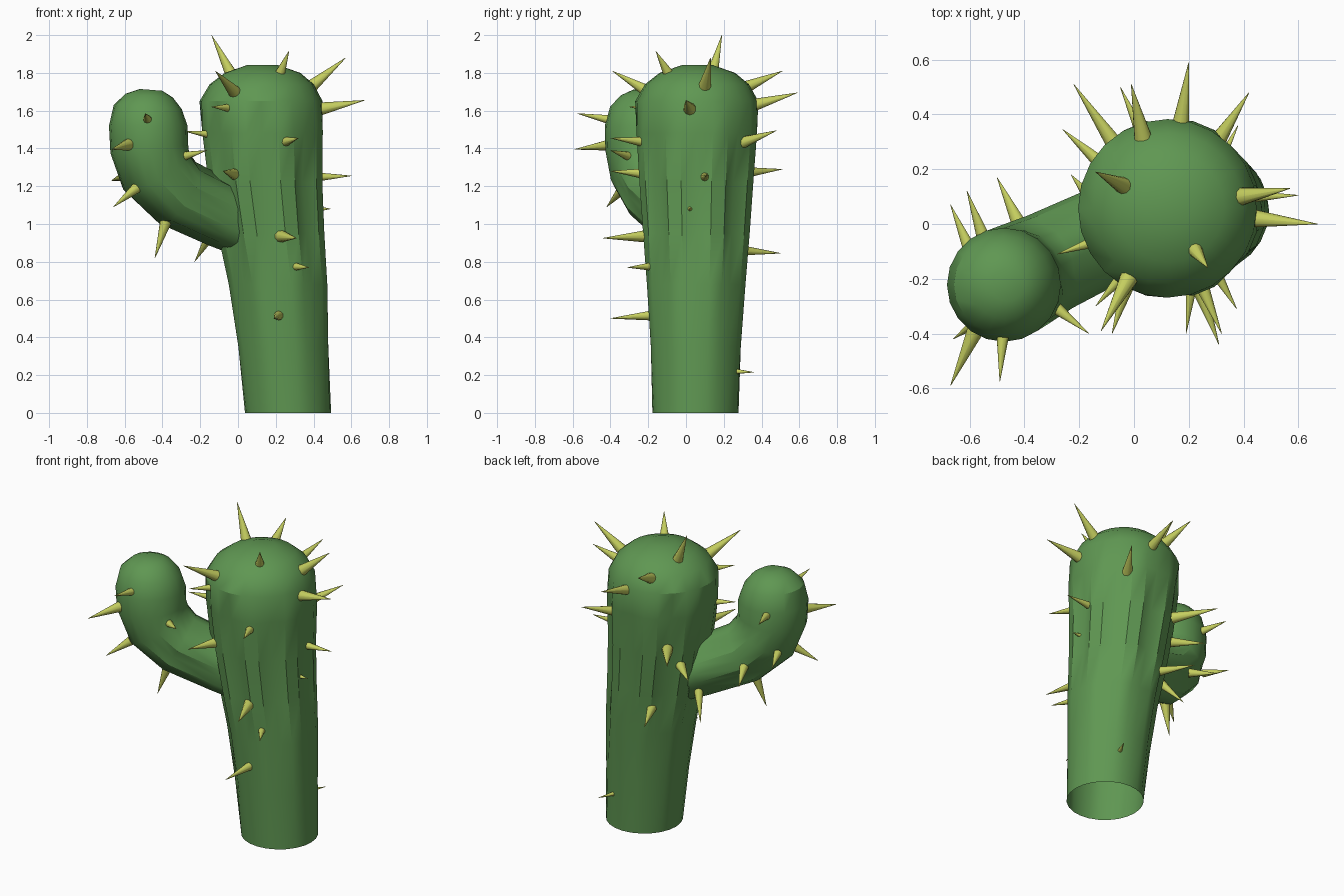
import bpy, bmesh, math
from mathutils import Vector


def material(name, rgb):
    m = bpy.data.materials.new(name)
    m.diffuse_color = (*rgb, 1)
    return m


GREEN = material("cactus green", (0.115, 0.31, 0.085))
YELLOW = material("spine yellow", (0.56, 0.62, 0.115))


def finish(bm, name, mat, angle):
    bmesh.ops.recalc_face_normals(bm, faces=bm.faces)
    me = bpy.data.meshes.new(name)
    bm.to_mesh(me)
    bm.free()
    me.materials.append(mat)
    ob = bpy.data.objects.new(name, me)
    bpy.context.collection.objects.link(ob)
    bpy.context.view_layer.objects.active = ob
    ob.select_set(True)
    bpy.ops.object.shade_smooth_by_angle(angle=math.radians(angle))
    ob.select_set(False)
    return ob


def ribbed_stem(name, rings, sides, every):
    """Loft rings (x, y, z, radius, groove depth, axis); open start, closed top."""
    bm = bmesh.new()
    loops = []
    for x, y, z, r, depth, axis in rings:
        rot = Vector((0, 0, 1)).rotation_difference(Vector(axis).normalized())
        loop = []
        for i in range(sides):
            a = math.tau * i / sides
            rr = r - (depth if i % every == 0 else 0)
            p = rot @ Vector((rr * math.cos(a), rr * math.sin(a), 0))
            loop.append(bm.verts.new(p + Vector((x, y, z))))
        loops.append(loop)
    for a, b in zip(loops, loops[1:]):
        for i in range(sides):
            j = (i + 1) % sides
            bm.faces.new((a[i], a[j], b[j], b[i]))
    bm.faces.new(loops[-1])
    return finish(bm, name, GREEN, 32)


UP = (0, 0, 1)
# Trunk: leans left and widens upward, shallow grooves fade out at both ends
ribbed_stem("trunk", [
    (0.265, 0.05, 0.00, 0.228, 0.000, UP),
    (0.240, 0.052, 0.35, 0.246, 0.008, UP),
    (0.212, 0.054, 0.68, 0.270, 0.016, UP),
    (0.175, 0.055, 0.95, 0.292, 0.030, UP),
    (0.145, 0.055, 1.22, 0.312, 0.036, UP),
    (0.130, 0.057, 1.48, 0.330, 0.020, UP),
    (0.122, 0.057, 1.65, 0.326, 0.000, UP),
    (0.125, 0.058, 1.74, 0.275, 0.000, UP),
    (0.130, 0.060, 1.80, 0.200, 0.000, UP),
    (0.130, 0.060, 1.842, 0.080, 0.000, UP)], 24, 3)

# Side arm: leaves the trunk to the front left and bends upward
ribbed_stem("side_arm", [
    (0.06, 0.03, 0.98, 0.165, 0.00, (-0.83, -0.40, 0.42)),
    (-0.08, -0.03, 1.05, 0.180, 0.02, (-0.83, -0.40, 0.42)),
    (-0.32, -0.145, 1.165, 0.190, 0.02, (-0.78, -0.38, 0.50)),
    (-0.43, -0.20, 1.28, 0.203, 0.01, (-0.48, -0.23, 0.85)),
    (-0.47, -0.22, 1.40, 0.207, 0.00, (-0.12, -0.06, 1)),
    (-0.475, -0.222, 1.52, 0.208, 0.00, UP),
    (-0.478, -0.222, 1.62, 0.180, 0.00, (0.06, 0, 1)),
    (-0.470, -0.222, 1.68, 0.125, 0.00, (0.08, 0, 1)),
    (-0.460, -0.222, 1.71, 0.060, 0.00, (0.08, 0, 1))], 20, 4)


# Spines: (base, tip, base radius)
TRUNK_SPINES = [
    # crown
    ((-0.04, 0.14, 1.80), (-0.14, 0.19, 2.0), 0.033),
    ((0.22, -0.09, 1.79), (0.27, -0.16, 1.915), 0.032),
    ((0.39, 0.10, 1.73), (0.57, 0.13, 1.88), 0.036),
    ((0.44, 0.02, 1.61), (0.67, 0.0, 1.655), 0.036),
    ((-0.02, -0.20, 1.70), (-0.12, -0.39, 1.81), 0.036),
    # front
    ((-0.06, -0.21, 1.615), (-0.14, -0.30, 1.62), 0.022),
    ((-0.16, -0.07, 1.475), (-0.28, -0.11, 1.49), 0.022),
    ((-0.02, -0.21, 1.265), (-0.08, -0.40, 1.28), 0.032),
    ((0.25, -0.23, 1.435), (0.32, -0.40, 1.455), 0.028),
    ((0.23, -0.21, 0.935), (0.31, -0.44, 0.925), 0.035),
    ((0.30, -0.18, 0.775), (0.375, -0.31, 0.77), 0.025),
    ((0.215, -0.19, 0.515), (0.19, -0.40, 0.50), 0.027),
    # right side
    ((0.45, 0.10, 1.25), (0.60, 0.105, 1.255), 0.022),
    ((0.44, 0.02, 1.08), (0.49, 0.02, 1.08), 0.014),
    # back
    ((0.03, 0.33, 1.73), (-0.01, 0.51, 1.81), 0.033),
    ((0.17, 0.36, 1.63), (0.20, 0.59, 1.695), 0.035),
    ((0.31, 0.31, 1.435), (0.42, 0.48, 1.495), 0.032),
    ((-0.07, 0.29, 1.27), (-0.22, 0.51, 1.29), 0.034),
    ((-0.12, 0.22, 1.15), (-0.26, 0.345, 1.14), 0.030),
    ((0.04, 0.30, 0.86), (-0.05, 0.50, 0.845), 0.028),
    ((0.33, 0.26, 0.22), (0.38, 0.36, 0.215), 0.016)]
ARM_SPINES = [
    ((-0.48, -0.42, 1.555), (-0.49, -0.575, 1.585), 0.024),
    ((-0.58, -0.39, 1.42), (-0.67, -0.59, 1.395), 0.034),
    ((-0.28, -0.31, 1.36), (-0.165, -0.40, 1.39), 0.025),
    ((-0.55, -0.34, 1.18), (-0.66, -0.42, 1.09), 0.029),
    ((-0.38, -0.17, 1.02), (-0.44, -0.20, 0.82), 0.035),
    ((-0.14, 0.07, 0.95), (-0.23, 0.18, 0.80), 0.032),
    ((-0.55, -0.05, 1.50), (-0.61, 0.12, 1.52), 0.028),
    ((-0.61, -0.07, 1.25), (-0.67, 0.07, 1.23), 0.024),
    ((-0.42, 0.00, 1.15), (-0.50, 0.17, 1.10), 0.030)]


def spines(name, items):
    bm = bmesh.new()
    for base, tip, r in items:
        b, t = Vector(base), Vector(tip)
        d = (t - b).normalized()
        b -= d * 0.015
        rot = d.to_track_quat('Z', 'Y').to_matrix().to_4x4()
        rot.translation = (b + t) / 2
        bmesh.ops.create_cone(bm, cap_ends=True, segments=10, radius1=r,
                              radius2=0.001, depth=(t - b).length, matrix=rot)
    finish(bm, name, YELLOW, 50)


spines("trunk_spines", TRUNK_SPINES)
spines("arm_spines", ARM_SPINES)
